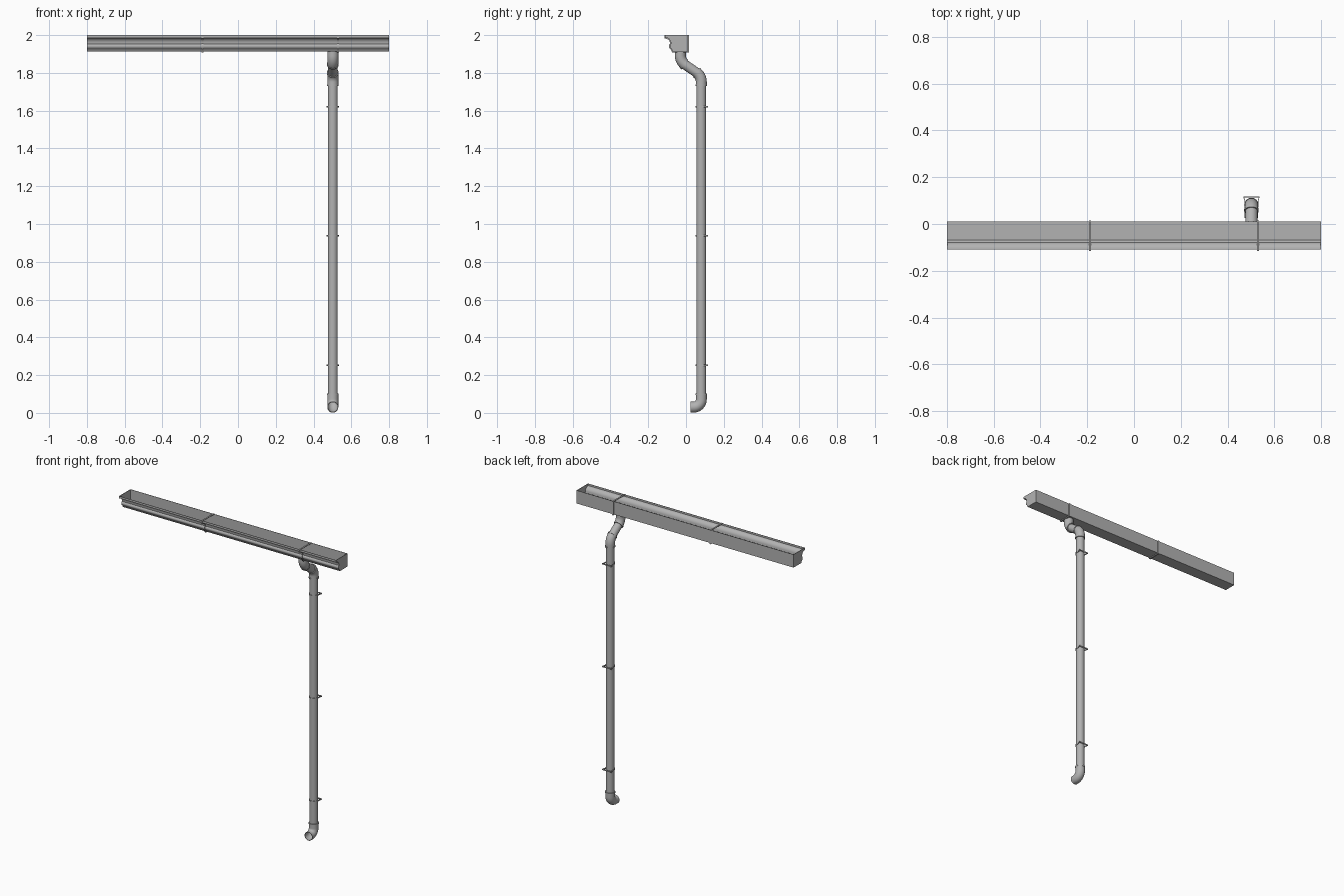
import bpy, bmesh, math
from mathutils import Vector

if "Cube" in bpy.data.objects:
    bpy.data.objects.remove(bpy.data.objects["Cube"], do_unlink=True)

metal = bpy.data.materials.new("grey_metal")
metal.use_nodes = True
GREY = (0.45, 0.45, 0.45, 1)
metal.diffuse_color = GREY
metal.node_tree.nodes["Principled BSDF"].inputs["Base Color"].default_value = GREY

PIPE_X, PIPE_Y, R = 0.502, 0.081, 0.026


def finish(name, bm, angle=40):
    bmesh.ops.recalc_face_normals(bm, faces=bm.faces[:])
    mesh = bpy.data.meshes.new(name)
    bm.to_mesh(mesh)
    bm.free()
    mesh.materials.append(metal)
    ob = bpy.data.objects.new(name, mesh)
    bpy.context.collection.objects.link(ob)
    bpy.ops.object.select_all(action='DESELECT')
    ob.select_set(True)
    bpy.context.view_layer.objects.active = ob
    bpy.ops.object.shade_smooth_by_angle(angle=math.radians(angle))
    return ob


def offset(pts, d, closed):
    """Move a polyline sideways by d with mitred corners."""
    out, n = [], len(pts)
    for i, p in enumerate(pts):
        p = Vector(p)
        a = Vector(pts[i - 1]) if closed or i else None
        b = Vector(pts[(i + 1) % n]) if closed or i < n - 1 else None
        dirs = [v.normalized() for v in ((p - a) if a else None, (b - p) if b else None) if v]
        normals = [Vector((-v.y, v.x)) for v in dirs]
        m = sum(normals, Vector((0, 0))).normalized()
        out.append(p + m * d / max(0.5, m.dot(normals[0])))
    return out


def band(name, pts, thick, lo, hi, place, closed):
    """Sheet of given thickness that follows a 2D path, extruded from lo to hi."""
    bm = bmesh.new()
    loops = [[bm.verts.new(place(p, h)) for p in path]
             for path, h in ((pts, lo), (pts, hi),
                             (offset(pts, thick, closed), hi), (offset(pts, thick, closed), lo))]
    n = len(pts)
    for i in range(n if closed else n - 1):
        j = (i + 1) % n
        for k in range(4):
            a, b = loops[k], loops[(k + 1) % 4]
            bm.faces.new((a[i], a[j], b[j], b[i]))
    if not closed:
        for i in (0, n - 1):
            bm.faces.new([loop[i] for loop in loops])
    return finish(name, bm)


def tube(name, path, radius, wall=0.003, sides=32):
    """Hollow pipe along a path of (y, z) points in the plane of the downpipe."""
    bm = bmesh.new()
    rings = {radius: [], radius - wall: []}
    for i, p in enumerate(path):
        t = (Vector(path[min(i + 1, len(path) - 1)]) - Vector(path[max(i - 1, 0)])).normalized()
        for r, out in rings.items():
            ring = []
            for k in range(sides):
                a = math.tau * k / sides
                s = r * math.sin(a)
                ring.append(bm.verts.new((PIPE_X + r * math.cos(a), p[0] - t.y * s, p[1] + t.x * s)))
            out.append(ring)
    outer, inner = rings.values()
    strip = outer + inner[::-1] + outer[:1]
    for a, b in zip(strip, strip[1:]):
        for k in range(sides):
            j = (k + 1) % sides
            bm.faces.new((a[k], a[j], b[j], b[k]))
    return finish(name, bm)


def arc(cy, cz, r, start, end, n=10):
    return [(cy + r * math.cos(math.radians(start + (end - start) * i / n)),
             cz + r * math.sin(math.radians(start + (end - start) * i / n))) for i in range(n + 1)]


# Gutter: ogee front, flat floor and upright back
cove = arc(-0.108, 1.958, 0.028, 80, 0, 8)
bulge = arc(-0.072, 1.941, 0.014, 120, 250, 8)
profile = [(-0.11, 2.0), (-0.11, 1.986)] + cove + bulge + [(-0.07, 1.913), (0.01, 1.913), (0.01, 2.0)]
across = lambda p, h: (h, p[0], p[1])
band("gutter", profile, 0.002, -0.8, 0.8, across, False)

# End caps
for side, x in (("right", -0.8), ("left", 0.797)):
    bm = bmesh.new()
    face = bm.faces.new([bm.verts.new((x, y, z)) for y, z in profile])
    res = bmesh.ops.extrude_face_region(bm, geom=[face])
    moved = [v for v in res["geom"] if isinstance(v, bmesh.types.BMVert)]
    bmesh.ops.translate(bm, verts=moved, vec=(0.003, 0, 0))
    finish(side + "_end_cap", bm)

# Gutter brackets: band round the outside with a tie across the top
for side, x in (("right", -0.188), ("left", 0.53)):
    band(side + "_gutter_bracket", profile, -0.005, x - 0.005, x + 0.005, across, False)
    band(side + "_bracket_tie", [(-0.115, 1.996), (0.012, 1.996)], 0.004,
         x - 0.005, x + 0.005, across, False)

# Swan neck: outlet, two bends and a sloping link
SLOPE = math.radians(40)
BEND = 0.062
upper = arc(-0.03 + BEND, 1.893, BEND, 180, 230)
lower = arc(PIPE_Y - BEND, 1.752, BEND, 50, 0)
tube("upper_bend", [(-0.03, 1.915)] + upper, 0.029)
tube("sloping_link", [upper[-1], lower[0]], R)
tube("lower_bend", lower + [(PIPE_Y, 1.735)], 0.029)

# Downpipe and shoe
tube("downpipe", [(PIPE_Y, 1.745), (PIPE_Y, 0.095)], R)
shoe = [(PIPE_Y, 0.1)] + arc(PIPE_Y - 0.042, 0.072, 0.042, 0, -90) + [(0.025, 0.03)]
tube("shoe", shoe, 0.029)

# Socket collars at the joints
link = Vector(lower[0]) - Vector(upper[-1])
step = link.normalized() * 0.004
joints = [("upper_link_collar", Vector(upper[-1]), step),
          ("lower_link_collar", Vector(lower[0]), step),
          ("top_collar", Vector((PIPE_Y, 1.735)), Vector((0, 0.004))),
          ("shoe_collar", Vector((PIPE_Y, 0.098)), Vector((0, 0.004)))]
for name, p, d in joints:
    tube(name, [tuple(p - d), tuple(p + d)], 0.031, 0.006)

# Pipe straps: round front and square back against the wall
W = 0.034
strap = arc(PIPE_X, PIPE_Y, 0.03, 180, 360, 20)
strap = [(PIPE_X - W, 0.117), (PIPE_X - W, 0.113), (PIPE_X - 0.03, 0.1)] + strap + \
        [(PIPE_X + 0.03, 0.1), (PIPE_X + W, 0.113), (PIPE_X + W, 0.117)]
for name, z in (("upper", 1.622), ("middle", 0.938), ("lower", 0.252)):
    band(name + "_pipe_strap", strap, 0.003, z - 0.004, z + 0.004,
         lambda p, h: (p[0], p[1], h), True)
